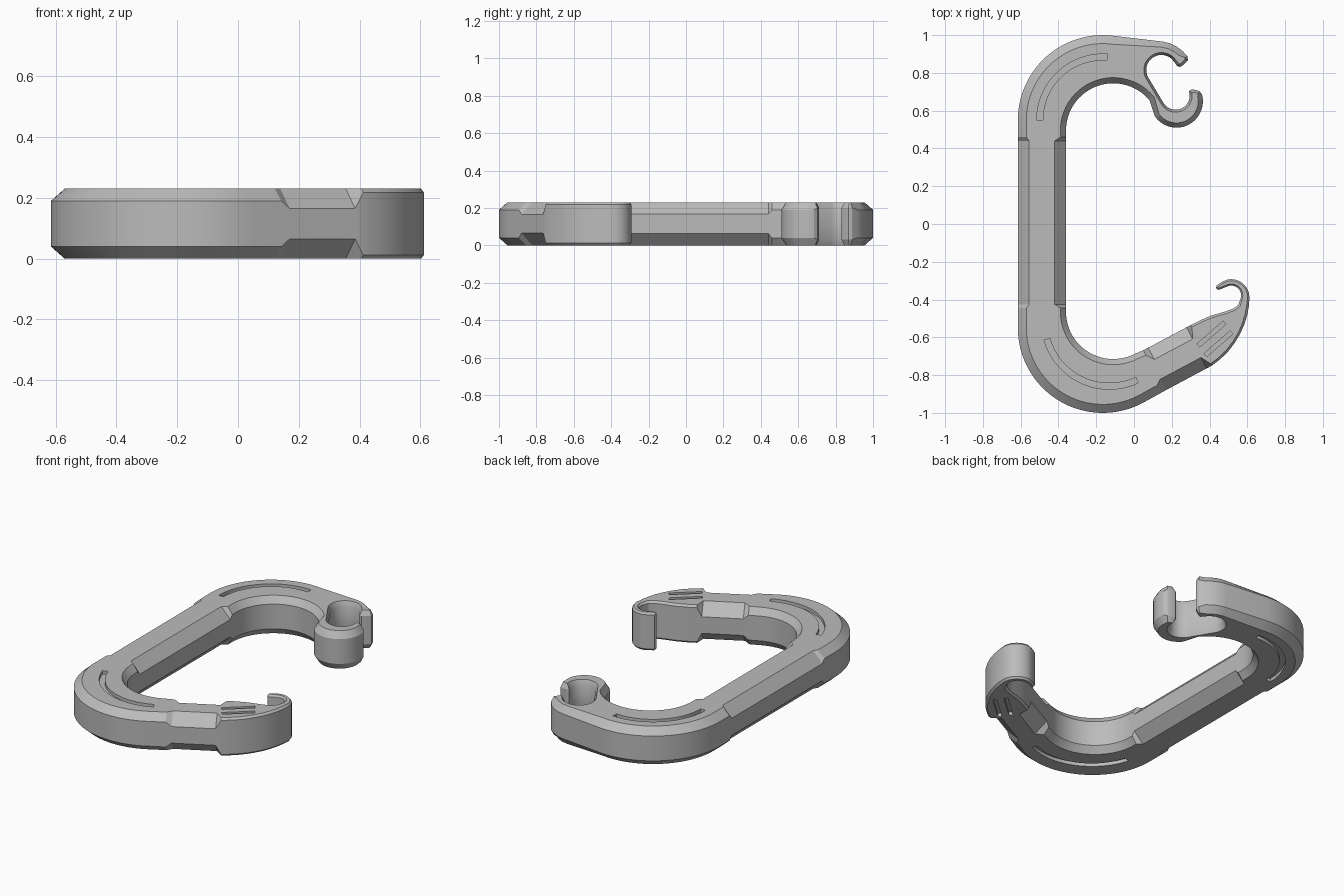
import bpy, bmesh, math
from mathutils import Vector

if "Cube" in bpy.data.objects:
    bpy.data.objects.remove(bpy.data.objects["Cube"])

H = 0.23          # overall thickness
SLOT = 0.02       # groove depth


def arc(cx, cy, r, a0, a1, n):
    """Points on an arc, angles in degrees."""
    steps = [math.radians(a0 + (a1 - a0) * i / n) for i in range(n + 1)]
    return [(cx + r * math.cos(a), cy + r * math.sin(a)) for a in steps]


outline = []      # clockwise (x, y, chamfer width, chamfer height)


def add(points, c, h):
    outline.extend((x, y, c, h) for x, y in points)


# outer spine and upper bend
add([(-.615, -.425), (-.615, .44)], .06, .063)
add([(-.615, .46)], .045, .04)
add(arc(-.165, .55, .45, 180, 83, 28), .045, .04)
# upper jaw and its tip
add([(.15, .966), (.19, .957), (.225, .94), (.258, .915)], .03, .04)
add([(.282, .888), (.286, .868), (.262, .842), (.245, .832), (.23, .834)], .015, .03)
# latch pocket and lower curl
add(arc(.145, .815, .08, 35, 207, 18), .013, .03)
add(arc(.22, .68, .075, 207, 368, 16), .013, .03)
add([(.29, .704), (.305, .712), (.328, .71), (.348, .702)], .015, .03)
add(arc(.225, .65, .14, 14, -145, 18), .025, .04)
# inner upper bend, inner spine, inner lower bend
add(arc(-.11, .495, .25, 40, 180, 26), .03, .04)
add([(-.36, .46)], .03, .04)
add([(-.36, .44), (-.36, -.425)], .06, .063)
add([(-.36, -.445)], .03, .04)
add(arc(-.11, -.465, .25, 180, 298, 24), .03, .04)
# inner arm recess
add([(.05, -.668)], .03, .04)
add([(.075, -.655), (.278, -.547)], .07, .065)
add([(.302, -.535)], .012, .012)
# nose hook
add([(.35, -.51), (.41, -.484), (.48, -.464), (.53, -.446), (.552, -.428)], .012, .012)
add(arc(.515, -.378, .052, -22, 105, 12), .009, .012)
add([(.475, -.338), (.452, -.348), (.44, -.347), (.434, -.337), (.438, -.325), (.47, -.304)],
    .009, .012)
add(arc(.514, -.389, .097, 100, 0, 12), .009, .012)
# outer nose
add([(.609, -.43), (.6, -.48), (.585, -.53), (.563, -.58), (.533, -.63),
     (.497, -.677), (.455, -.717), (.412, -.75)], .012, .012)
# outer arm recess
add([(.385, -.764), (.17, -.879)], .065, .065)
add([(.143, -.894)], .045, .04)
# outer lower bend
add(arc(-.165, -.55, .45, -62, -180, 32), .045, .04)
add([(-.615, -.445)], .045, .04)


def make_object(name, bm):
    bmesh.ops.recalc_face_normals(bm, faces=bm.faces)
    me = bpy.data.meshes.new(name)
    bm.to_mesh(me)
    bm.free()
    ob = bpy.data.objects.new(name, me)
    bpy.context.collection.objects.link(ob)
    return ob


def stack(bm, rings):
    """Close a stack of equal-sized rings into a solid."""
    rings = [[bm.verts.new(p) for p in ring] for ring in rings]
    n = len(rings[0])
    for lo, hi in zip(rings, rings[1:]):
        for i in range(n):
            j = (i + 1) % n
            bm.faces.new((lo[i], lo[j], hi[j], hi[i]))
    bm.faces.new(rings[0])
    bm.faces.new(rings[-1])


def inset_ring(pts):
    """Mitred inward offset by each point's own chamfer width."""
    out = []
    for i, (x, y, c, h) in enumerate(pts):
        p = Vector((x, y))
        d0 = (p - Vector(pts[i - 1][:2])).normalized()
        d1 = (Vector(pts[(i + 1) % len(pts)][:2]) - p).normalized()
        n0, n1 = Vector((d0.y, -d0.x)), Vector((d1.y, -d1.x))
        m = (n0 + n1).normalized()
        out.append(p + m * c / max(m.dot(n0), 0.6))
    return out


# chamfered body, dropping coincident outline points
pts = [p for i, p in enumerate(outline)
       if (Vector(p[:2]) - Vector(outline[i - 1][:2])).length > 1e-3]
inner = inset_ring(pts)
bm = bmesh.new()
stack(bm, [[(p.x, p.y, 0) for p in inner],
           [(x, y, h) for x, y, c, h in pts],
           [(x, y, H - h) for x, y, c, h in pts],
           [(p.x, p.y, H) for p in inner]])
body = make_object("carabiner_body", bm)

# groove shapes: two curved grooves on the bends, two grip slots on the nose
grooves = [arc(-.165, .55, .35, 180, 86, 24) + arc(-.165, .55, .318, 86, 180, 24),
           arc(-.13, -.515, .36, 196, 295, 24) + arc(-.13, -.515, .328, 295, 196, 24)]
u = Vector((math.cos(math.radians(41)), math.sin(math.radians(41))))
v = Vector((-u.y, u.x))
for centre in ((.41, -.583), (.447, -.634)):
    grooves.append([tuple(Vector(centre) + u * a * .092 + v * b * .011)
                    for a, b in ((-1, -1), (1, -1), (1, 1), (-1, 1))])

# cut the grooves into both flat sides
bm = bmesh.new()
for shape in grooves:
    for z0, z1 in ((-.1, SLOT), (H - SLOT, H + .1)):
        stack(bm, [[(x, y, z) for x, y in shape] for z in (z0, z1)])
cutter = make_object("groove_cutter", bm)
cutter.hide_render = True
mod = body.modifiers.new("grooves", 'BOOLEAN')
mod.operation = 'DIFFERENCE'
mod.solver = 'EXACT'
mod.object = cutter
bpy.context.view_layer.objects.active = body
body.select_set(True)
cutter.select_set(False)
bpy.ops.object.modifier_apply(modifier=mod.name)
bpy.data.objects.remove(cutter)

# single grey finish
grey = bpy.data.materials.new("plain_grey")
grey.diffuse_color = (0.5, 0.5, 0.5, 1)
grey.use_nodes = True
grey.node_tree.nodes["Principled BSDF"].inputs["Base Color"].default_value = grey.diffuse_color
body.data.materials.clear()
body.data.materials.append(grey)
bpy.ops.object.shade_smooth_by_angle(angle=math.radians(25))
